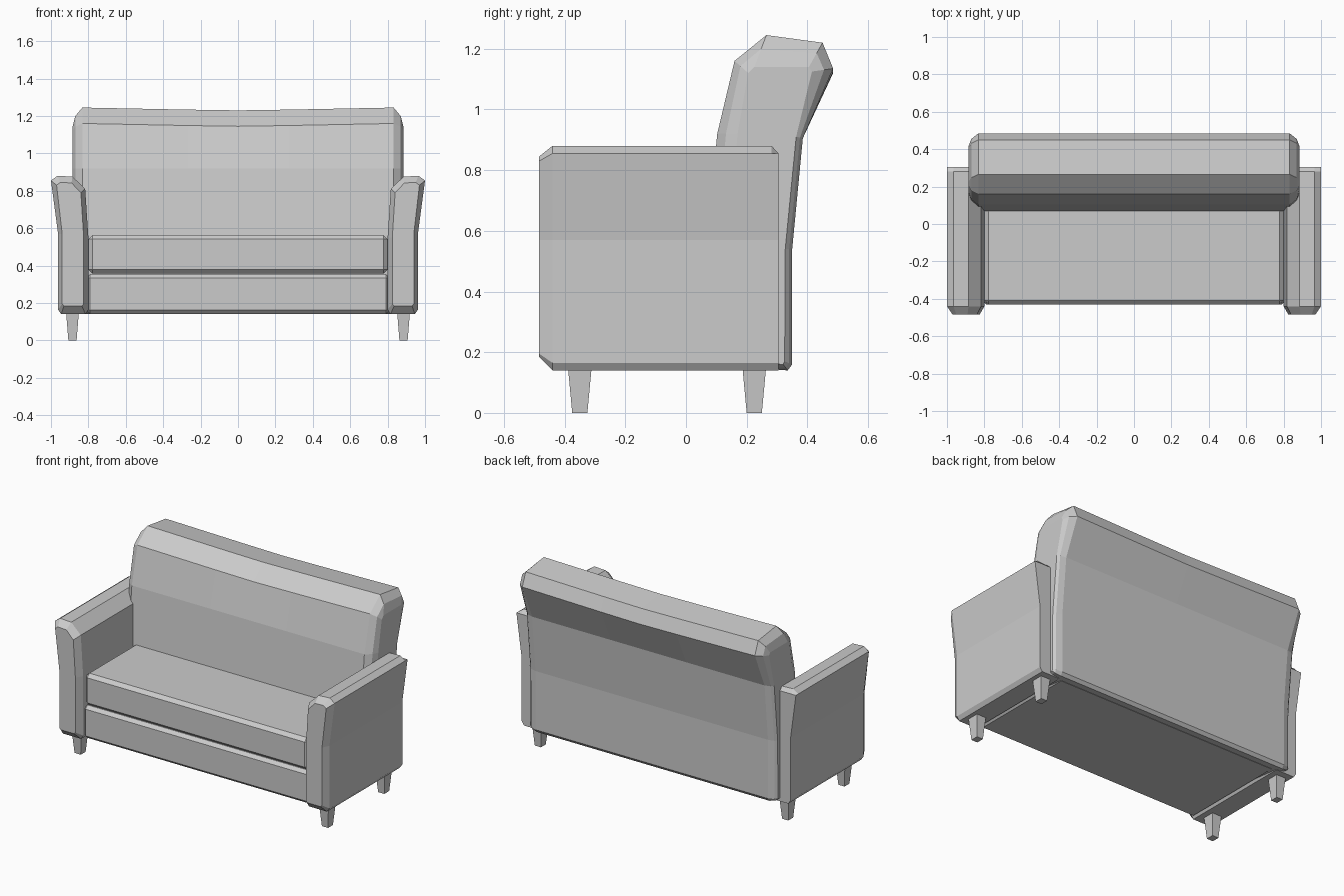
import bpy, bmesh

if "Cube" in bpy.data.objects:
    bpy.data.objects.remove(bpy.data.objects["Cube"])


def loft(name, rings):
    """Closed solid skinned through rings with equal point counts."""
    bm = bmesh.new()
    vs = [[bm.verts.new(p) for p in ring] for ring in rings]
    n = len(vs[0])
    for a, b in zip(vs, vs[1:]):
        for i in range(n):
            j = (i + 1) % n
            bm.faces.new((a[i], a[j], b[j], b[i]))
    bm.faces.new(vs[0])
    bm.faces.new(vs[-1])
    bmesh.ops.recalc_face_normals(bm, faces=bm.faces)
    me = bpy.data.meshes.new(name)
    bm.to_mesh(me)
    bm.free()
    ob = bpy.data.objects.new(name, me)
    bpy.context.collection.objects.link(ob)
    return ob


def block(name, lo, hi, bevel):
    """Box between two corners with single-segment chamfers."""
    ring = [(lo[0], lo[1]), (hi[0], lo[1]), (hi[0], hi[1]), (lo[0], hi[1])]
    ob = loft(name, [[(x, y, z) for x, y in ring] for z in (lo[2], hi[2])])
    mod = ob.modifiers.new("chamfer", "BEVEL")
    mod.width, mod.segments = bevel, 1
    return ob


# Base frame and seat cushion
block("base", (-0.81, -0.43, 0.142), (0.81, 0.31, 0.355), 0.02)
block("seat_cushion", (-0.80, -0.43, 0.357), (0.80, 0.20, 0.563), 0.022)

# Backrest: side profile (y, z) lofted across x, with chamfered ends and a dipped middle
full = [(0.07, 0.16), (0.07, 0.56), (0.103, 0.92), (0.16, 1.16), (0.265, 1.245),
        (0.45, 1.22), (0.485, 1.135), (0.385, 0.905), (0.35, 0.54), (0.35, 0.16), (0.335, 0.14)]
end = [(0.14, 0.165), (0.14, 0.56), (0.17, 0.92), (0.205, 1.12), (0.225, 1.14),
       (0.405, 1.14), (0.415, 1.125), (0.363, 0.91), (0.327, 0.54), (0.325, 0.17), (0.32, 0.16)]
corner = [(a + (c - a) * 0.57, b + (d - b) * 0.57) for (a, b), (c, d) in zip(end, full)]
middle = [(y, z - (0.015 if z > 1.1 else 0)) for y, z in full]
near = [(y, z - (0.011 if z > 1.1 else 0)) for y, z in full]
half = [(0.885, end), (0.87, corner), (0.832, full), (0.27, near)]
stations = [(-x, p) for x, p in half] + [(0, middle)] + half[::-1]
loft("backrest", [[(x, y, z) for y, z in p] for x, p in stations])

# Armrests: flared front profile (x, z) with inset front and sloped rear top
arm = [(0.945, 0.14), (0.962, 0.165), (0.962, 0.57), (1.0, 0.855), (0.965, 0.88),
       (0.885, 0.876), (0.817, 0.81), (0.80, 0.55), (0.80, 0.165), (0.815, 0.14)]
front = [(0.93, 0.185), (0.94, 0.195), (0.94, 0.57), (0.97, 0.83), (0.95, 0.845),
         (0.89, 0.842), (0.84, 0.79), (0.825, 0.55), (0.825, 0.195), (0.835, 0.185)]
rear = [(x, min(z, 0.855)) for x, z in arm]
arm_rings = [(-0.484, front), (-0.44, arm), (0.282, arm), (0.305, rear)]
for side, s in (("right", 1), ("left", -1)):
    loft(side + "_armrest", [[(s * x, y, z) for x, z in p] for y, p in arm_rings])

    # Tapered legs
    for pos, cy in (("front", -0.35), ("back", 0.225)):
        rings = [[(s * 0.885 + i * hx, cy + j * hy, z)
                  for i, j in ((-1, -1), (1, -1), (1, 1), (-1, 1))]
                 for hx, hy, z in ((0.022, 0.025, 0), (0.034, 0.039, 0.15))]
        loft(f"{side}_{pos}_leg", rings)
